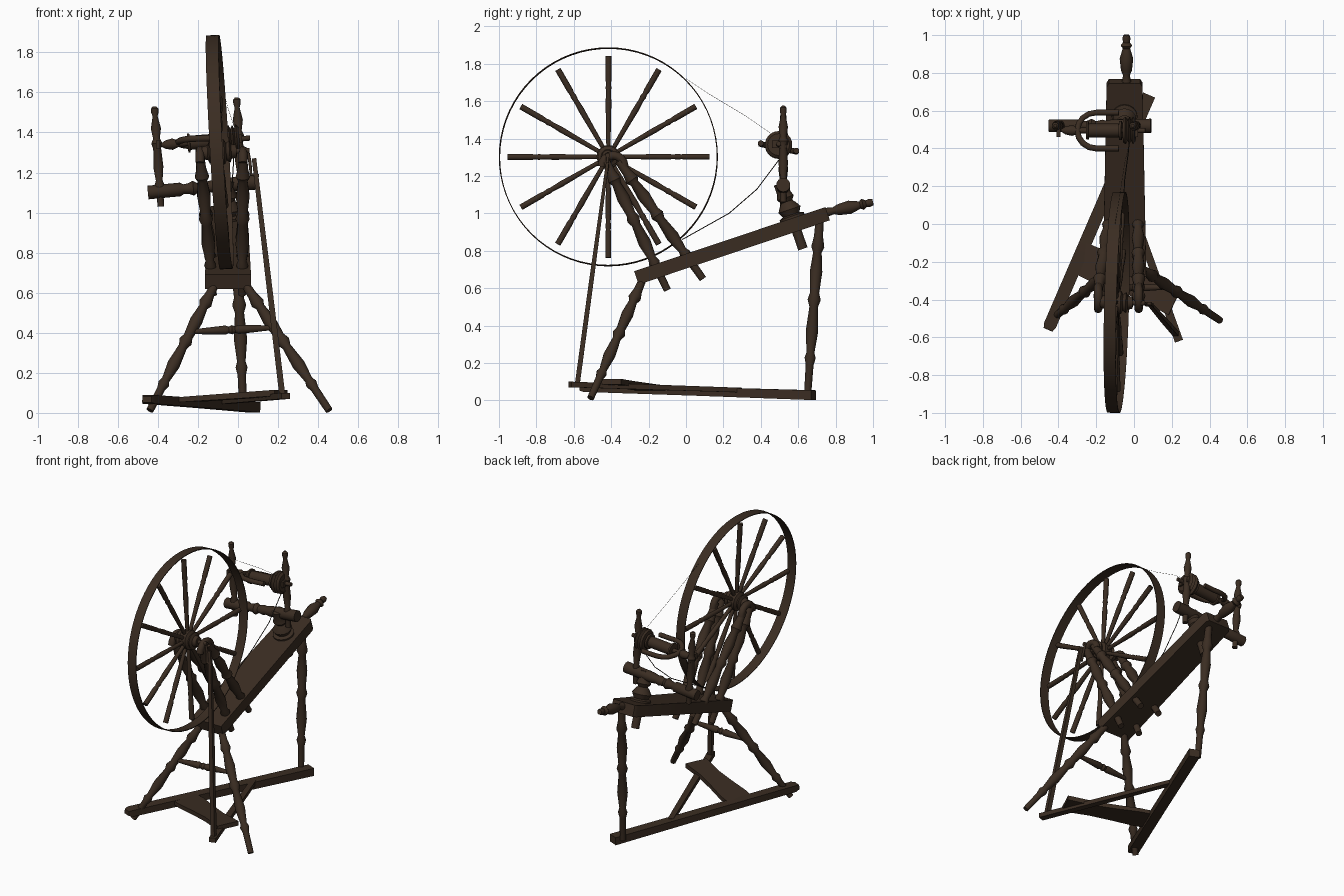
import bpy, bmesh, math
from mathutils import Vector

cube = bpy.data.objects.get("Cube")
if cube:
    bpy.data.objects.remove(cube, do_unlink=True)


def make_material(name, colour):
    mat = bpy.data.materials.new(name)
    mat.use_nodes = True
    mat.diffuse_color = colour
    mat.node_tree.nodes["Principled BSDF"].inputs["Base Color"].default_value = colour
    return mat


wood = make_material("dark brown wood", (0.043, 0.026, 0.016, 1))
cord = make_material("dark cord", (0.03, 0.025, 0.02, 1))


def finish(name, bm, angle=40):
    bmesh.ops.recalc_face_normals(bm, faces=bm.faces)
    mesh = bpy.data.meshes.new(name)
    bm.to_mesh(mesh)
    bm.free()
    mesh.materials.append(wood)
    mesh.shade_smooth()
    mesh.set_sharp_from_angle(angle=math.radians(angle))
    obj = bpy.data.objects.new(name, mesh)
    bpy.context.collection.objects.link(obj)


def frame(a, b):
    """Two directions perpendicular to a part running from a to b."""
    axis = (b - a).normalized()
    helper = Vector((0, 0, 1)) if abs(axis.z) < 0.9 else Vector((0, 1, 0))
    side = axis.cross(helper).normalized()
    return side, side.cross(axis)


def loft(name, rings, closed=False):
    """Skin matching rings of points; closed joins the last ring to the first."""
    bm = bmesh.new()
    loops = [[bm.verts.new(p) for p in ring] for ring in rings]
    pairs = list(zip(loops, loops[1:]))
    if closed:
        pairs.append((loops[-1], loops[0]))
    else:
        bm.faces.new(loops[0])
        bm.faces.new(loops[-1])
    count = len(loops[0])
    for low, high in pairs:
        for i in range(count):
            j = (i + 1) % count
            bm.faces.new((low[i], low[j], high[j], high[i]))
    finish(name, bm)


def turned(name, a, b, profile, size=1.0, sides=12, closed=False):
    """Lathe-turned part: profile holds (fraction along, radius)."""
    a, b = Vector(a), Vector(b)
    u, v = frame(a, b)
    rings = []
    for t, r in profile:
        centre = a.lerp(b, t)
        turns = [math.tau * i / sides for i in range(sides)]
        rings.append([centre + (u * math.cos(k) + v * math.sin(k)) * r * size for k in turns])
    loft(name, rings, closed)


def plank(name, a, b, sections):
    """Board from a to b: sections hold (fraction along, width, thickness)."""
    a, b = Vector(a), Vector(b)
    u, v = frame(a, b)
    corners = ((-1, -1), (1, -1), (1, 1), (-1, 1))
    rings = [[a.lerp(b, t) + u * w * i / 2 + v * h * j / 2 for i, j in corners]
             for t, w, h in sections]
    loft(name, rings)


def tube(name, points, radius, mat):
    curve = bpy.data.curves.new(name, "CURVE")
    curve.dimensions = "3D"
    curve.bevel_depth = radius
    curve.bevel_resolution = 2
    curve.use_fill_caps = True
    curve.materials.append(mat)
    spline = curve.splines.new("POLY")
    spline.points.add(len(points) - 1)
    for target, p in zip(spline.points, points):
        target.co = (*p, 1)
    obj = bpy.data.objects.new(name, curve)
    bpy.context.collection.objects.link(obj)


# Shared turning profiles, with a radius of one at the widest bead
ROD = [(0, 1), (1, 1)]
LEG = [(0, .6), (.1, .7), (.16, 1), (.19, .65), (.3, .95), (.42, .7), (.46, 1),
       (.5, .65), (.64, .95), (.76, .6), (.79, .85), (.83, .6), (1, .55)]
FINIAL = [(0, .6), (.12, .6), (.2, 1), (.26, .6), (.4, .9), (.58, .7), (.63, 1),
          (.68, .6), (.78, .9), (.9, .45), (.94, .65), (.98, .65), (1, .3)]

# Sloping bench with rounded-off back end and its end handle
plank("bench", (-.05, -.265, .655), (-.05, .757, .998),
      [(0, .23, .075), (.98, .19, .075), (1, .165, .075)])
turned("bench_handle", (-.04, .75, 1.005), (-.04, 1, 1.06),
       [(0, .7), (.15, .5), (.25, .8), (.5, 1), (.72, .55), (.78, .85), (.85, .5), (.93, .6), (1, .45)], .036)

# Three legs and the front stretcher
turned("left_front_leg", (.03, -.23, .65), (.455, -.51, .012), LEG, .034)
turned("right_front_leg", (-.11, -.23, .65), (-.44, -.51, .012), LEG, .034)
turned("back_leg", (-.01, .715, .97), (.025, .65, .03), LEG, .035)
turned("leg_stretcher", (-.23, -.34, .405), (.17, -.335, .425),
       [(0, .5), (.25, .8), (.42, 1), (.46, .7), (.5, 1), (.54, .7), (.58, 1), (.75, .8), (1, .5)], .023)

# Wheel: slightly tilted hub, spokes and thin rim
hub = Vector((-.092, -.415, 1.302))
normal = Vector((1, -.027, .058)).normalized()
turned("wheel_rim", hub - normal * .032, hub + normal * .032,
       [(0, .58), (1, .58), (1, .585), (0, .585)], sides=72, closed=True)
turned("wheel_hub", hub - normal * .085, hub + normal * .085,
       [(0, .5), (.15, .6), (.2, .9), (.3, .7), (.36, 1), (.64, 1), (.7, .7), (.8, .9), (.85, .6), (1, .5)],
       .062, 20)
turned("wheel_axle", hub - normal * .12, hub + normal * .15, ROD, .013)
for i in range(12):
    angle = math.tau * i / 12
    out = Vector((0, math.cos(angle), math.sin(angle)))
    out = (out - normal * out.dot(normal)).normalized()
    turned("wheel_spoke", hub + out * .04, hub + out * .54,
           [(0, .7), (.3, .85), (.5, 1), (.62, .8), (.66, 1), (.7, .8), (.74, 1), (1, 1)], .0165, 10)

# Paired uprights either side of the wheel, with bearing caps
for name, top, foot in (("right", -.19, -.125), ("left", .025, .02)):
    turned(name + "_wheel_upright", (top, -.435, 1.29), (foot, -.1, .59), LEG, .036)
    turned(name + "_wheel_brace", (top, -.36, 1.28), (foot, .09, .65), LEG, .036)
    tube(name + "_bearing_cap",
         [(top, -.39 + .06 * math.cos(k * math.pi / 8), 1.25 + .06 * math.sin(k * math.pi / 8))
          for k in range(9)], .023, wood)

# Crank and footman rod
tube("crank", [hub + normal * .14, (.06, -.42, 1.25), (.065, -.43, 1.19), (.105, -.43, 1.185)], .008, wood)
plank("footman_rod", (.08, -.42, 1.27), (.222, -.582, .08), [(0, .022, .016), (.5, .028, .024), (1, .03, .026)])

# Floor bar, treadle arm and foot plate
plank("floor_bar", (-.455, -.56, .068), (.08, .682, .028),
      [(0, .05, .03), (.02, .068, .044), (.5, .066, .046), (1, .068, .052)])
plank("treadle_arm", (-.085, .29, .055), (.238, -.62, .085), [(0, .035, .025), (1, .045, .03)])
plank("treadle_plate", (-.315, -.165, .062), (.215, -.415, .1),
      [(0, .17, .024), (.2, .18, .026), (.45, .15, .028), (.7, .13, .03), (1, .15, .03)])

# Tension post through the bench and the cross bar it carries
turned("tension_post", (-.05, .505, 1.16), (-.05, .625, .81),
       [(0, .6), (.15, .6), (.22, .75), (.28, .5), (.33, .75), (.4, 1), (.48, .75),
        (.5, 1.1), (.62, 1.1), (.63, .42), (1, .42)], .062, 16)
turned("cross_bar", (-.45, .52, 1.1), (.09, .52, 1.152),
       [(0, 1), (.3, 1), (.33, .7), (.38, .8), (.42, 1.1), (.46, .7), (.52, .95), (.56, .8),
        (.62, 1), (1, 1.1)], .034, 16)

# Two upright posts holding the flyer
turned("right_flyer_post", (-.385, .52, 1.03), (-.417, .52, 1.53), FINIAL, .028)
turned("left_flyer_post", (.02, .52, 1.06), (-.007, .52, 1.575), FINIAL, .028)
for name, x, z in (("right", -.4, 1.34), ("left", .01, 1.37)):
    plank(name + "_bearing_tab", (x, .46, z), (x, .54, z), [(0, .02, .04), (1, .02, .04)])

# Flyer: spindle, bobbin, pulley and forked arms, turned a little about the spindle
start, end = Vector((-.385, .495, 1.337)), Vector((.06, .495, 1.372))
turned("spindle", start, end, [(0, .5), (.05, 1.6), (.13, 2.2), (.2, 1.2), (1, 1)], .013)
turned("bobbin", start.lerp(end, .3), start.lerp(end, .72),
       [(0, 1.2), (.06, 1.2), (.07, .9), (.92, .9), (.93, 1.25), (1, 1.25)], .04, 18)
turned("flyer_pulley", start.lerp(end, .74), start.lerp(end, .88),
       [(0, .9), (.2, 1), (.35, .75), (.5, 1), (.65, .75), (.8, 1), (1, .8)], .073, 24)
fork = [(-.08, .4, 1.375), (-.16, .4, 1.37)]
for k in range(9):
    turn = math.pi * (k / 8 - .5)
    fork.append((-.2 - .1 * math.cos(turn), .495 + .095 * math.sin(turn), 1.35 - .02 * math.sin(turn)))
fork += [(-.16, .59, 1.33), (-.08, .59, 1.335)]
tube("flyer_fork", fork, .016, wood)

# Drive cord between the wheel and the pulley
tube("lower_drive_cord", [(-.06, -.02, .86), (-.05, .23, 1), (-.03, .38, 1.13), (-.02, .5, 1.29)], .0025, cord)
tube("upper_drive_cord", [(-.1, 0, 1.72), (-.08, .12, 1.64), (-.05, .32, 1.52), (-.02, .45, 1.43)], .0008, cord)
